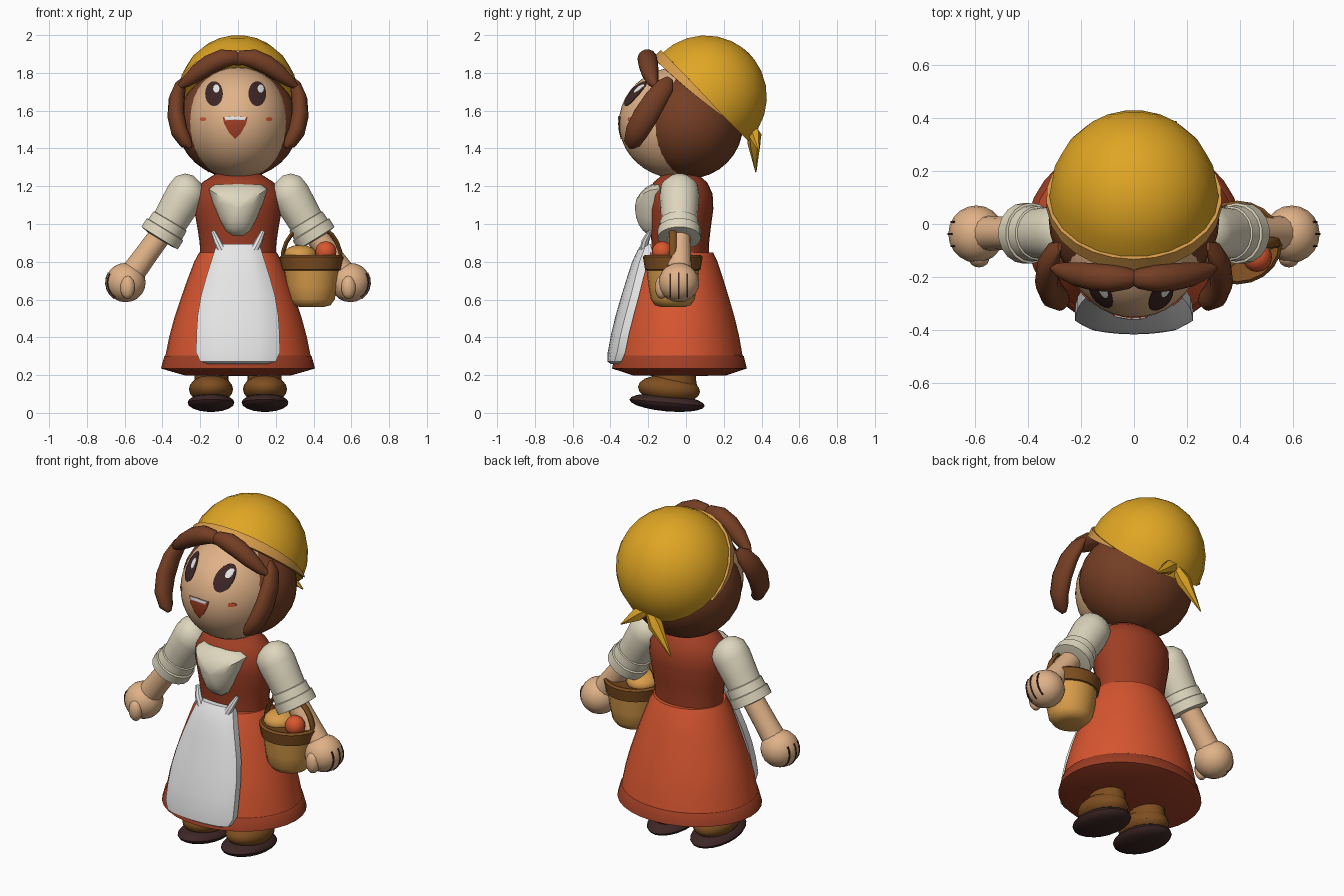
import bpy, bmesh, math
from mathutils import Vector, Matrix

if "Cube" in bpy.data.objects:
    bpy.data.objects.remove(bpy.data.objects["Cube"])


def mat(name, r, g, b):
    m = bpy.data.materials.new(name)
    m.diffuse_color = [(c / 255 / 12.92 if c < 11 else ((c / 255 + .055) / 1.055) ** 2.4) for c in (r, g, b)] + [1]
    m.use_nodes = True
    m.node_tree.nodes["Principled BSDF"].inputs["Base Color"].default_value = m.diffuse_color
    return m


SKIN = mat("skin", 224, 178, 136)
HAIR = mat("hair_brown", 116, 62, 36)
YELLOW = mat("scarf_yellow", 224, 166, 36)
TAN = mat("basket_tan", 216, 156, 74)
RED = mat("skirt_red", 216, 86, 48)
DARKRED = mat("bodice_red", 158, 62, 36)
CREAM = mat("cream", 222, 214, 190)
WHITE = mat("apron_white", 232, 232, 232)
DARK = mat("dark_brown", 62, 38, 38)
BOOT = mat("boot_brown", 126, 78, 32)


def finish(name, bm, m):
    bmesh.ops.recalc_face_normals(bm, faces=bm.faces)
    me = bpy.data.meshes.new(name)
    bm.to_mesh(me)
    bm.free()
    me.materials.append(m)
    ob = bpy.data.objects.new(name, me)
    bpy.context.collection.objects.link(ob)
    return ob


def loft(name, rings, m):
    """Skin a list of closed rings and cap both ends."""
    bm = bmesh.new()
    vs = [[bm.verts.new(p) for p in ring] for ring in rings]
    n = len(vs[0])
    for a, b in zip(vs, vs[1:]):
        for i in range(n):
            bm.faces.new((a[i], a[(i + 1) % n], b[(i + 1) % n], b[i]))
    bm.faces.new(vs[0])
    bm.faces.new(vs[-1])
    return finish(name, bm, m)


def ball(name, c, r, m, seg=24, rx=0.0):
    bm = bmesh.new()
    bmesh.ops.create_uvsphere(bm, u_segments=seg, v_segments=seg // 2, radius=1)
    bm.transform(Matrix.Translation(c) @ Matrix.Rotation(rx, 4, 'X') @ Matrix.Diagonal((*r, 1)))
    return finish(name, bm, m)


def lathe(name, prof, m, c=(0, 0, 0), ratio=1.0, seg=24, M=None):
    M = M or Matrix.Translation(c)
    angs = [2 * math.pi * i / seg for i in range(seg)]
    return loft(name, [[M @ Vector((r * math.cos(a), r * ratio * math.sin(a), z)) for a in angs]
                       for r, z in prof], m)


def tube(name, path, radii, m, side=(0, 1, 0), seg=14):
    """Tube with elliptical sections: radii are (along side, across side)."""
    P = [Vector(p) for p in path]
    rings = []
    for i, p in enumerate(P):
        t = (P[min(i + 1, len(P) - 1)] - P[max(i - 1, 0)]).normalized()
        u = Vector(side)
        u = (u - t * u.dot(t)).normalized()
        v = t.cross(u)
        a, b = radii[i] if isinstance(radii[i], tuple) else (radii[i], radii[i])
        rings.append([p + u * a * math.cos(k * 2 * math.pi / seg) + v * b * math.sin(k * 2 * math.pi / seg)
                      for k in range(seg)])
    return loft(name, rings, m)


def patch(name, outline, c, yfun, m, back=0.01):
    """Solid patch facing -y; outline is (x, z) around c, yfun(x, z, scale) gives depth."""
    rings = []
    for k, s in enumerate((1, 1, .94, .8, .6, .35, .06)):
        ring = []
        for x, z in outline:
            px, pz = c[0] + x * s, c[1] + z * s
            ring.append((px, yfun(px, pz, s) + (back if k == 0 else 0), pz))
        rings.append(ring)
    return loft(name, rings, m)


def oval(a, b, n=20):
    return [(a * math.cos(2 * math.pi * i / n), b * math.sin(2 * math.pi * i / n)) for i in range(n)]


# Head and hair
FC, FR = (0, -.04, 1.535), (.275, .315, .295)
ball("head", FC, FR, SKIN, 40)
ball("back_hair", (0, .015, 1.53), (.322, .288, .29), HAIR, 32)


def on_face(off):
    def f(x, z, s):
        q = 1 - ((x - FC[0]) / FR[0]) ** 2 - ((z - FC[2]) / FR[2]) ** 2
        return FC[1] - FR[1] * math.sqrt(max(q, 0)) - off
    return f


# Face details
for x, hx in ((-.127, .012), (.102, .018)):
    patch("eye", oval(.047, .066), (x, 1.69), on_face(.004), DARK)
    patch("eye_glint", oval(.017, .022, 10), (x + hx, 1.717), on_face(.007), WHITE)
patch("mouth", [(-.066, .05), (0, .056), (.066, .05), (.058, .015), (.03, -.035), (0, -.066),
                (-.03, -.035), (-.058, .015)], (-.015, 1.515), on_face(.004), DARKRED)
patch("teeth", [(-.058, .009), (0, .014), (.058, .009), (.05, -.007), (0, -.004), (-.05, -.007)],
      (-.015, 1.556), on_face(.007), WHITE)
for x in (-.185, .165):
    patch("cheek_mark", oval(.018, .011, 8), (x, 1.555), on_face(.004), RED)

for s in (-1, 1):
    tube("side_lock", [(s * .28, -.085, 1.77), (s * .305, -.11, 1.73), (s * .325, -.16, 1.66),
                       (s * .328, -.215, 1.57), (s * .31, -.26, 1.49), (s * .275, -.285, 1.43), (s * .25, -.29, 1.405)],
         [(.008, .02), (.03, .05), (.042, .062), (.046, .068), (.045, .062), (.035, .045), (.012, .015)], HAIR, (1, 0, 0))
    tube("fringe", [(-s * .02, -.2, 1.86), (s * .02, -.205, 1.88), (s * .08, -.205, 1.875), (s * .15, -.2, 1.845),
                    (s * .215, -.19, 1.80), (s * .275, -.175, 1.752), (s * .325, -.155, 1.715)],
         [(.02, .025), (.04, .04), (.052, .052), (.052, .052), (.046, .045), (.03, .03), (.005, .006)], HAIR)

# Head scarf, band and knot tails
M = Matrix.Translation((0, .1, 1.67)) @ Matrix.Rotation(math.radians(-45), 4, 'X')
dome = [(.33 * math.cos(a), .33 * math.sin(a)) for a in [math.radians(d) for d in (0, 14, 28, 42, 56, 70, 82, 89)]]
lathe("scarf", dome, YELLOW, ratio=1.0, seg=22, M=M @ Matrix.Diagonal((.97, 1, 1, 1)))
rings = []
for d in range(-112, 113, 14):
    a, k = math.radians(d), max(.12, 1 - (abs(d) / 115) ** 3)
    rings.append([M @ Vector((r * math.sin(a) * .97, -r * math.cos(a), h))
                  for r, h in ((.31, .012 * k), (.342, .012 * k), (.342, -.045 * k), (.31, -.045 * k))])
loft("scarf_band", rings, TAN)
ball("scarf_knot", (0, .345, 1.5), (.035, .03, .035), YELLOW, 10)
tube("scarf_tail_long", [(.01, .345, 1.52), (-.05, .36, 1.43), (-.16, .37, 1.275)],
     [(.02, .02), (.035, .045), (.003, .003)], YELLOW, seg=6)
tube("scarf_tail_short", [(-.01, .345, 1.52), (.06, .365, 1.47), (.16, .385, 1.39)],
     [(.02, .02), (.035, .04), (.003, .003)], YELLOW, seg=6)

# Bodice, skirt and hem
lathe("bodice", [(.2, .83), (.203, .9), (.215, .98), (.233, 1.08), (.228, 1.16), (.19, 1.22), (.12, 1.265)],
      DARKRED, (0, -.03, 0), .75, 28)
SK = [(.205, .85), (.232, .8), (.27, .7), (.305, .6), (.338, .5), (.365, .4), (.385, .3)]
lathe("skirt", SK, RED, (0, -.035, 0), .87, 32)
lathe("hem", [(.375, .31), (.39, .3), (.408, .235), (.28, .198), (.05, .195)], DARKRED, (0, -.035, 0), .875, 32)


# Apron draped over the skirt front
def skirt_r(z):
    for (r0, z0), (r1, z1) in zip(SK, SK[1:]):
        if z1 <= z <= z0:
            return r0 + (r1 - r0) * (z0 - z) / (z0 - z1)
    return SK[0][0] if z > .85 else SK[-1][0] + .01


rings = []
for z, w, th in ((.26, .16, .012), (.272, .2, .03), (.32, .222, .04), (.42, .22, .04), (.52, .213, .04), (.62, .196, .04),
                 (.72, .168, .04), (.8, .143, .04), (.86, .124, .036), (.895, .112, .012)):
    R = skirt_r(z)
    ys = [(w * (i / 4 - 1), -.035 - .87 * math.sqrt(R * R - (.75 * w * (i / 4 - 1)) ** 2)) for i in range(9)]
    rings.append([(x, y - .008 - th * (1 if 0 < i < 8 else .6), z) for i, (x, y) in enumerate(ys)] +
                 [(x, y + .012, z) for x, y in reversed(ys)])
loft("apron", rings, WHITE)
for s in (-1, 1):
    tube("apron_strap", [(s * .085, -.225, .86), (s * .11, -.215, .91), (s * .132, -.19, .96)],
         [.022, .02, .012], WHITE, seg=8)

# Chest panel
patch("chest_panel", [(-.155, .1), (-.12, .125), (0, .135), (.12, .125), (.155, .1), (.135, .03), (.1, -.06),
                      (.065, -.125), (.03, -.15), (-.03, -.15), (-.065, -.125), (-.1, -.06), (-.135, .03)],
      (0, 1.085), lambda x, z, s: -.165 - .105 * math.sqrt(max(0, 1 - s ** 2)) + .25 * max(0, z - 1.13), CREAM, .06)

# Arms, hands, legs and shoes
for s in (-1, 1):
    Y = -.035
    tube("sleeve", [(s * x, Y, z) for x, z in ((.215, 1.235), (.228, 1.222), (.25, 1.195), (.28, 1.15), (.325, 1.075),
                                               (.375, .99))], [.03, .07, .1, .106, .1, .094], CREAM, seg=18)
    tube("cuff", [(s * x, Y, z) for x, z in ((.357, 1.02), (.36, 1.015), (.385, .973), (.387, .97), (.415, .925), (.418, .92))],
         [.09, .103, .106, .115, .115, .07], CREAM, seg=18)
    tube("forearm", [(s * .39, Y, .97), (s * .5, Y, .82), (s * .58, Y, .71)], [.06, .063, .068], SKIN)
    H = Vector((s * .595, -.038, .69))
    ball("hand", H, (.106, .108, .104), SKIN, 20)
    ball("thumb", (s * .585, -.13, .665), (.04, .035, .062), SKIN, 14)
    for dy in (-.045, 0, .045):
        k = math.sqrt(1 - (dy / .108) ** 2)
        rings = []
        for d in range(-55, 31, 17):
            c, q = math.cos(math.radians(d)), math.sin(math.radians(d))
            rings.append([H + Vector((s * .106 * k * c * f, dy + w, .104 * k * q * f))
                          for f, w in ((.95, -.004), (1.025, -.004), (1.025, .004), (.95, .004))])
        loft("finger_groove", rings, DARK)
    lathe("leg", [(.09, .28), (.09, .18), (.1, .1)], BOOT, (s * .14, -.06, 0), 1.25, 16)
    ball("boot", (s * .143, -.09, .125), (.117, .165, .075), BOOT, 20, math.radians(-5))
    ball("sole", (s * .143, -.1, .054), (.124, .2, .046), DARK, 20, math.radians(-5))

# Basket with its food
B = (.39, -.07, 0)
lathe("basket", [(.06, .56), (.1, .57), (.122, .6), (.135, .67), (.148, .77)], TAN, B, .95, 20)
lathe("basket_rim", [(.14, .752), (.158, .758), (.17, .825), (.158, .836), (.135, .825)], BOOT, B, .93, 20)
tube("basket_handle", [(.39 - .155 * math.cos(a), -.07, .81 + .185 * math.sin(a))
                       for a in [math.pi * i / 12 for i in range(13)]], [(.02, .011)] * 13, BOOT, seg=8)
ball("bread", (.33, -.07, .835), (.09, .1, .055), TAN, 16)
ball("apple", (.465, -.125, .853), (.056, .056, .056), RED, 16)

# Smooth shading with sharp edges kept
bpy.ops.object.select_all(action='SELECT')
bpy.context.view_layer.objects.active = bpy.context.selected_objects[0]
bpy.ops.object.shade_smooth_by_angle(angle=math.radians(42))
